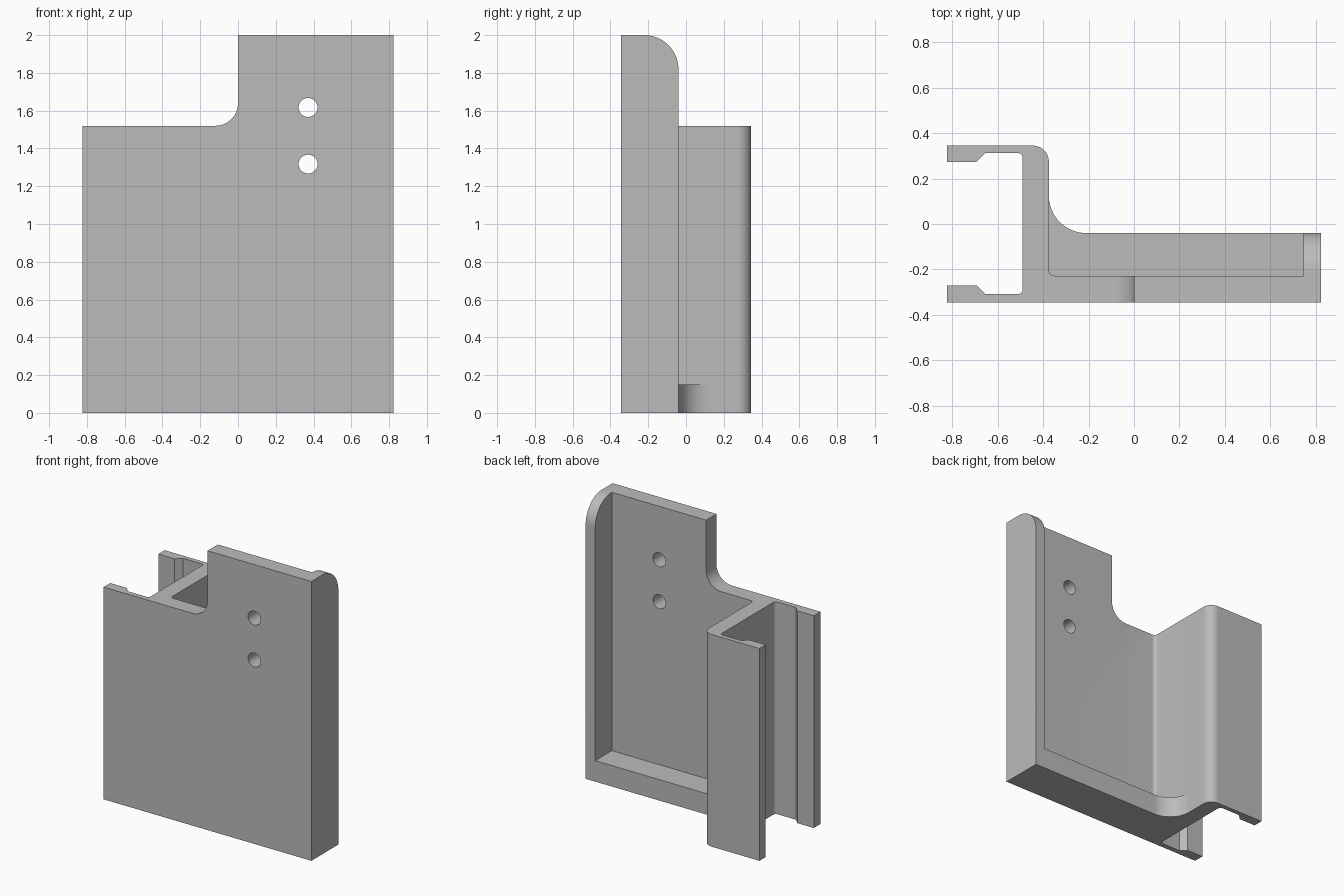
import bpy, bmesh
from math import sin, cos, radians, pi
from mathutils import Vector

cube = bpy.data.objects.get("Cube")
if cube:
    bpy.data.objects.remove(cube, do_unlink=True)

grey = bpy.data.materials.new("plain grey")
grey.use_nodes = True
colour = (0.5, 0.5, 0.5, 1)
grey.diffuse_color = colour
grey.node_tree.nodes["Principled BSDF"].inputs["Base Color"].default_value = colour


def arc(cx, cy, r, start, end, steps=16):
    angles = [radians(start + (end - start) * i / steps) for i in range(steps + 1)]
    return [(cx + r * cos(a), cy + r * sin(a)) for a in angles]


def extrude(name, points, axis, low, high):
    """Extrude a 2D profile along an axis; its points fill the other two axes in order."""
    place = {"x": lambda u, v, w: (w, u, v),
             "y": lambda u, v, w: (u, w, v),
             "z": lambda u, v, w: (u, v, w)}[axis]
    bm = bmesh.new()
    face = bm.faces.new([bm.verts.new(place(u, v, low)) for u, v in points])
    moved = bmesh.ops.extrude_face_region(bm, geom=[face])["geom"]
    bmesh.ops.translate(bm, vec=Vector(place(0, 0, high - low)),
                        verts=[g for g in moved if isinstance(g, bmesh.types.BMVert)])
    bmesh.ops.recalc_face_normals(bm, faces=bm.faces)
    mesh = bpy.data.meshes.new(name)
    bm.to_mesh(mesh)
    bm.free()
    mesh.materials.append(grey)
    obj = bpy.data.objects.new(name, mesh)
    bpy.context.collection.objects.link(obj)
    return obj


X, Y = 0.823, 0.345      # half width and half depth
WALL, BACK = -0.375, -0.04  # outer face of channel web, back of the rim

# Full plan section: plate, filleted web and lipped channel
section = [(-X, -Y), (X, -Y), (X, BACK)]
section += arc(-0.21, 0.125, 0.165, 270, 180)
section += arc(WALL - 0.07, Y - 0.07, 0.07, 0, 90)
section += [(-X, Y), (-X, 0.274), (-0.693, 0.274), (-0.655, 0.312)]
section += arc(-0.51, 0.292, 0.02, 90, 0, 6)
section += arc(-0.51, -0.288, 0.02, 0, -90, 6)
section += [(-0.655, -0.308), (-0.693, -0.27), (-X, -0.27)]
bracket = extrude("bracket_body", section, "z", 0, 2)

# Recess behind the plate, open at the top, leaving side and bottom rims
recess = arc(WALL + 0.025, -0.203, 0.025, 180, 270, 6)
recess += [(0.747, -0.228), (0.747, 0.2), (WALL, 0.2)]
cutters = [extrude("recess_cutter", recess, "z", 0.15, 2.2)]

# Stepped shoulder with a rounded inside corner
notch = [(-1, 1.52)] + arc(-0.12, 1.64, 0.12, 270, 360) + [(0, 2.2), (-1, 2.2)]
cutters.append(extrude("shoulder_cutter", notch, "y", -1, 1))

# Rounded top of the side rim
rim = arc(BACK - 0.18, 1.82, 0.18, 0, 90) + [(BACK - 0.18, 2.2), (0.3, 2.2), (0.3, 1.82)]
cutters.append(extrude("rim_rounding_cutter", rim, "x", 0.5, 1))

# Two screw holes through the plate
for i, z in enumerate((1.617, 1.317)):
    circle = arc(0.371, z, 0.05, 0, 360, 40)[:-1]
    cutters.append(extrude(f"screw_hole_cutter_{i + 1}", circle, "y", -0.5, 0))

bpy.ops.object.select_all(action="DESELECT")
bpy.context.view_layer.objects.active = bracket
bracket.select_set(True)
for cutter in cutters:
    mod = bracket.modifiers.new(cutter.name, "BOOLEAN")
    mod.operation = "DIFFERENCE"
    mod.solver = "EXACT"
    mod.object = cutter
    bpy.ops.object.modifier_apply(modifier=mod.name)
for cutter in cutters:
    bpy.data.objects.remove(cutter, do_unlink=True)

bpy.ops.object.shade_smooth_by_angle(angle=radians(30))
